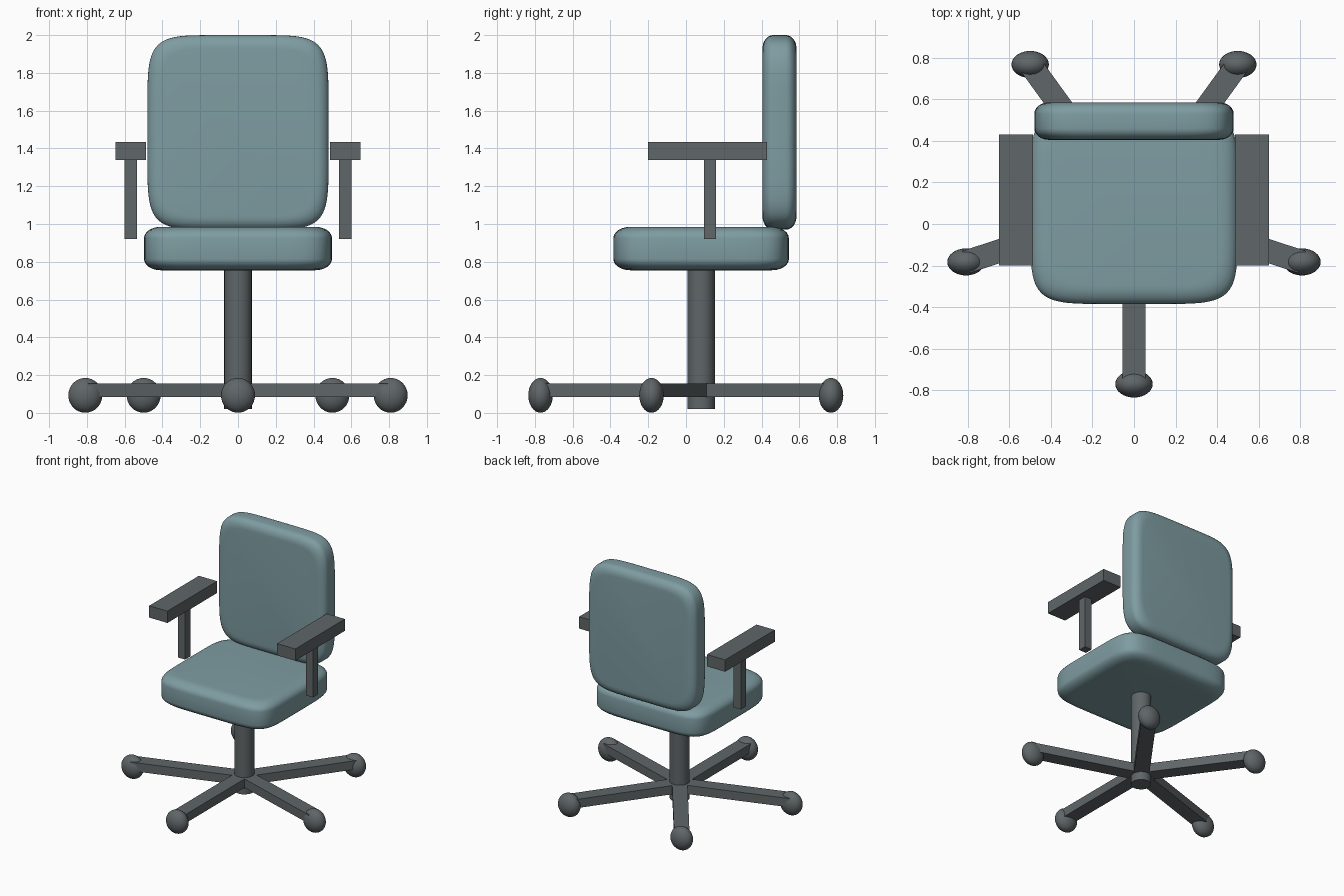
import bpy, bmesh, math
from mathutils import Matrix, Vector

if "Cube" in bpy.data.objects:
    bpy.data.objects.remove(bpy.data.objects["Cube"])


def material(name, rgb):
    m = bpy.data.materials.new(name)
    m.diffuse_color = (*rgb, 1)
    m.use_nodes = True
    m.node_tree.nodes["Principled BSDF"].inputs["Base Color"].default_value = m.diffuse_color
    return m


TEAL = material("teal_fabric", (0.21, 0.335, 0.36))
GREY = material("dark_grey_plastic", (0.115, 0.132, 0.138))


def finish(name, bm, mat, smooth=False):
    bmesh.ops.recalc_face_normals(bm, faces=bm.faces)
    me = bpy.data.meshes.new(name)
    bm.to_mesh(me)
    bm.free()
    me.materials.append(mat)
    ob = bpy.data.objects.new(name, me)
    bpy.context.collection.objects.link(ob)
    if smooth:
        bpy.ops.object.select_all(action='DESELECT')
        bpy.context.view_layer.objects.active = ob
        ob.select_set(True)
        bpy.ops.object.shade_smooth_by_angle(angle=math.radians(35))
    return ob


def box(name, lo, hi, mat, matrix=Matrix()):
    lo, hi = Vector(lo), Vector(hi)
    bm = bmesh.new()
    bmesh.ops.create_cube(bm, size=1, matrix=matrix @ Matrix.Translation((lo + hi) / 2)
                          @ Matrix.Diagonal((*(hi - lo), 1)))
    return finish(name, bm, mat)


def cushion(name, centre, a, b, half, inset, roll, upright=False):
    """Padded slab: superellipse outline with rolled edges on both faces."""
    bm = bmesh.new()
    steps, sides, power = 6, 80, 2 / 6
    arc = [math.pi / 2 * i / steps for i in range(steps + 1)]
    profile = [(inset * (1 - math.cos(t)), half - roll + roll * math.sin(t)) for t in arc]
    levels = [(o, -h) for o, h in reversed(profile)] + profile
    rings = []
    for o, h in levels:
        ring = []
        for k in range(sides):
            t = 2 * math.pi * (k + 0.5) / sides
            c, s = math.cos(t), math.sin(t)
            x = math.copysign(abs(c) ** power, c) * (a - o)
            y = math.copysign(abs(s) ** power, s) * (b - o)
            ring.append(bm.verts.new((x, y, h)))
        rings.append(ring)
    for r, q in zip(rings, rings[1:]):
        for k in range(sides):
            n = (k + 1) % sides
            bm.faces.new((r[k], r[n], q[n], q[k]))
    bm.faces.new(rings[0])
    bm.faces.new(rings[-1])
    turn = Matrix.Rotation(math.pi / 2, 4, 'X') if upright else Matrix()
    bm.transform(Matrix.Translation(centre) @ turn)
    return finish(name, bm, TEAL, True)


# Seat and backrest cushions
cushion("seat", (0, 0.08, 0.87), 0.498, 0.465, 0.115, 0.09, 0.06)
cushion("backrest", (0, 0.495, 1.485), 0.48, 0.515, 0.09, 0.07, 0.055, upright=True)

# Centre column
HUB_Y = 0.08
bm = bmesh.new()
bmesh.ops.create_cone(bm, cap_ends=True, segments=32, radius1=0.073, radius2=0.073, depth=0.78,
                      matrix=Matrix.Translation((0, HUB_Y, 0.41)))
finish("column", bm, GREY, True)

# Five base legs with flattened ball casters
for i in range(5):
    ang = math.radians(-90 + 72 * i)
    hub = Matrix.Translation((0, HUB_Y, 0)) @ Matrix.Rotation(ang, 4, 'Z')
    box(f"base_leg_{i + 1}", (0, -0.056, 0.085), (0.85, 0.056, 0.155), GREY, hub)
    end = hub @ Vector((0.85, 0, 0.093))
    bm = bmesh.new()
    bmesh.ops.create_uvsphere(bm, u_segments=32, v_segments=16, radius=1,
                              matrix=Matrix.Translation(end) @ Matrix.Diagonal((0.09, 0.065, 0.092, 1)))
    finish(f"caster_{i + 1}", bm, GREY, True)

# Armrests and their posts
for side, s in (("left", -1), ("right", 1)):
    for part, w, y0, y1, z0, z1 in (("armrest", 0.081, -0.2, 0.43, 1.34, 1.435),
                                    ("armrest_post", 0.032, 0.095, 0.16, 0.92, 1.35)):
        x = s * 0.568
        box(f"{side}_{part}", (x - w, y0, z0), (x + w, y1, z1), GREY)
